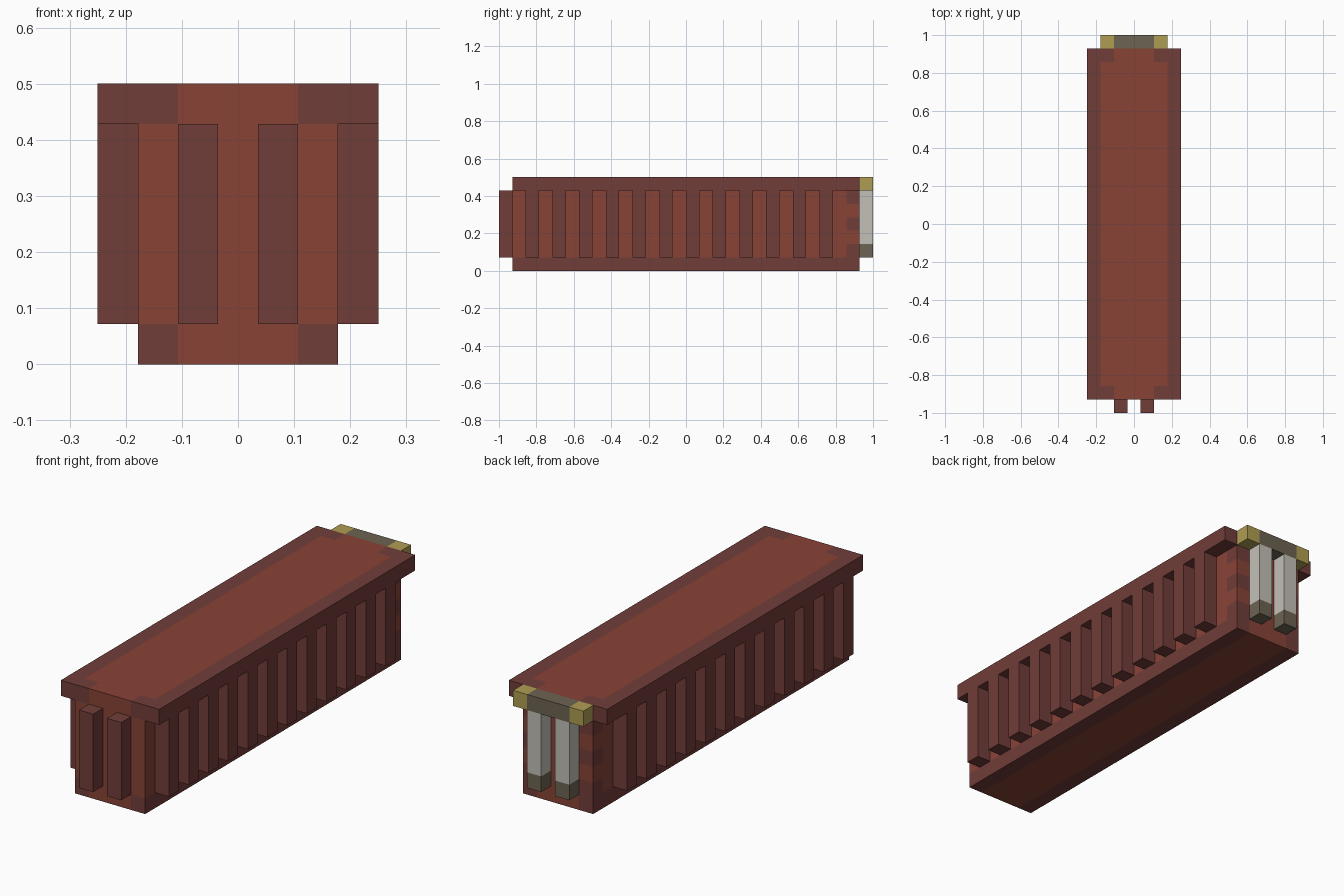
import bpy
import bmesh
from mathutils import Vector

default = bpy.data.objects.get("Cube")
if default:
    bpy.data.objects.remove(default, do_unlink=True)

U = 1 / 14  # one block of the model


def material(name, rgb):
    linear = [((c / 255 + 0.055) / 1.055) ** 2.4 for c in rgb] + [1]
    m = bpy.data.materials.new(name)
    m.use_nodes = True
    m.diffuse_color = linear
    bsdf = next(n for n in m.node_tree.nodes if n.type == "BSDF_PRINCIPLED")
    bsdf.inputs["Base Color"].default_value = linear
    bsdf.inputs["Roughness"].default_value = 0.9
    return m


rust = material("rust red", (136, 67, 54))
maroon = material("dark maroon", (113, 61, 57))
pale = material("pale grey", (195, 192, 183))
olive = material("olive grey", (109, 99, 82))
brass = material("brass yellow", (175, 157, 82))


def block(name, lo, hi, mats, cuts=(), rule=None):
    """Box between two corners in block units, cut along planes and coloured by rule."""
    lo, hi = Vector(lo), Vector(hi)
    bm = bmesh.new()
    bmesh.ops.create_cube(bm, size=1)
    for v in bm.verts:
        v.co = (lo + hi) / 2 + v.co * (hi - lo)
    for axis, places in cuts:
        normal = Vector([float(i == axis) for i in range(3)])
        for p in places:
            bmesh.ops.bisect_plane(bm, geom=bm.verts[:] + bm.edges[:] + bm.faces[:],
                                   plane_co=normal * p, plane_no=normal)
    bm.normal_update()
    if rule:
        for f in bm.faces:
            f.material_index = rule(f.calc_center_median(), f.normal)
    bmesh.ops.scale(bm, vec=(U, U, U), verts=bm.verts)
    mesh = bpy.data.meshes.new(name)
    bm.to_mesh(mesh)
    bm.free()
    for m in mats:
        mesh.materials.append(m)
    ob = bpy.data.objects.new(name, mesh)
    bpy.context.collection.objects.link(ob)
    return ob


# Main body: dark lower rails and dark hinge patches on the back corners
def body_rule(c, n):
    if c.z < 1:
        return int(abs(c.x) > 1.5)
    corner = c.y > 12 and abs(c.x) > 1.5
    return int(corner and int(c.z) % 2 == 1)


block("container_body", (-2.5, -13, 0), (2.5, 13, 6), [rust, maroon],
      [(0, (-1.5, 1.5)), (1, (12,)), (2, range(1, 6))], body_rule)


# Roof: dark rim and corner blocks around a lighter panel
def roof_rule(c, n):
    x, y = abs(c.x), abs(c.y)
    return int(n.z < -0.5 or x > 2.5 or (x > 1.5 and y > 12))


block("roof", (-3.5, -13, 6), (3.5, 13, 7), [rust, maroon],
      [(0, (-2.5, -1.5, 1.5, 2.5)), (1, (-12, 12))], roof_rule)

# Ribs along both long sides
for side, x in (("right", -3.5), ("left", 2.5)):
    for i in range(12):
        y = -12 + 2 * i
        block(f"{side}_rib_{i + 1}", (x, y, 1), (x + 1, y + 1, 6), [maroon])

# Front ribs and back locking bars
for side, x in (("right", -1.5), ("left", 0.5)):
    block(f"front_rib_{side}", (x, -14, 1), (x + 1, -13, 6), [maroon])
    block(f"locking_bar_{side}", (x, 13, 1), (x + 1, 14, 6), [pale, olive],
          [(2, (2,))], lambda c, n: int(c.z < 2))

# Header above the back doors with brass ends
block("door_header", (-2.5, 13, 6), (2.5, 14, 7), [olive, brass],
      [(0, (-1.5, 1.5))], lambda c, n: int(abs(c.x) > 1.5))
